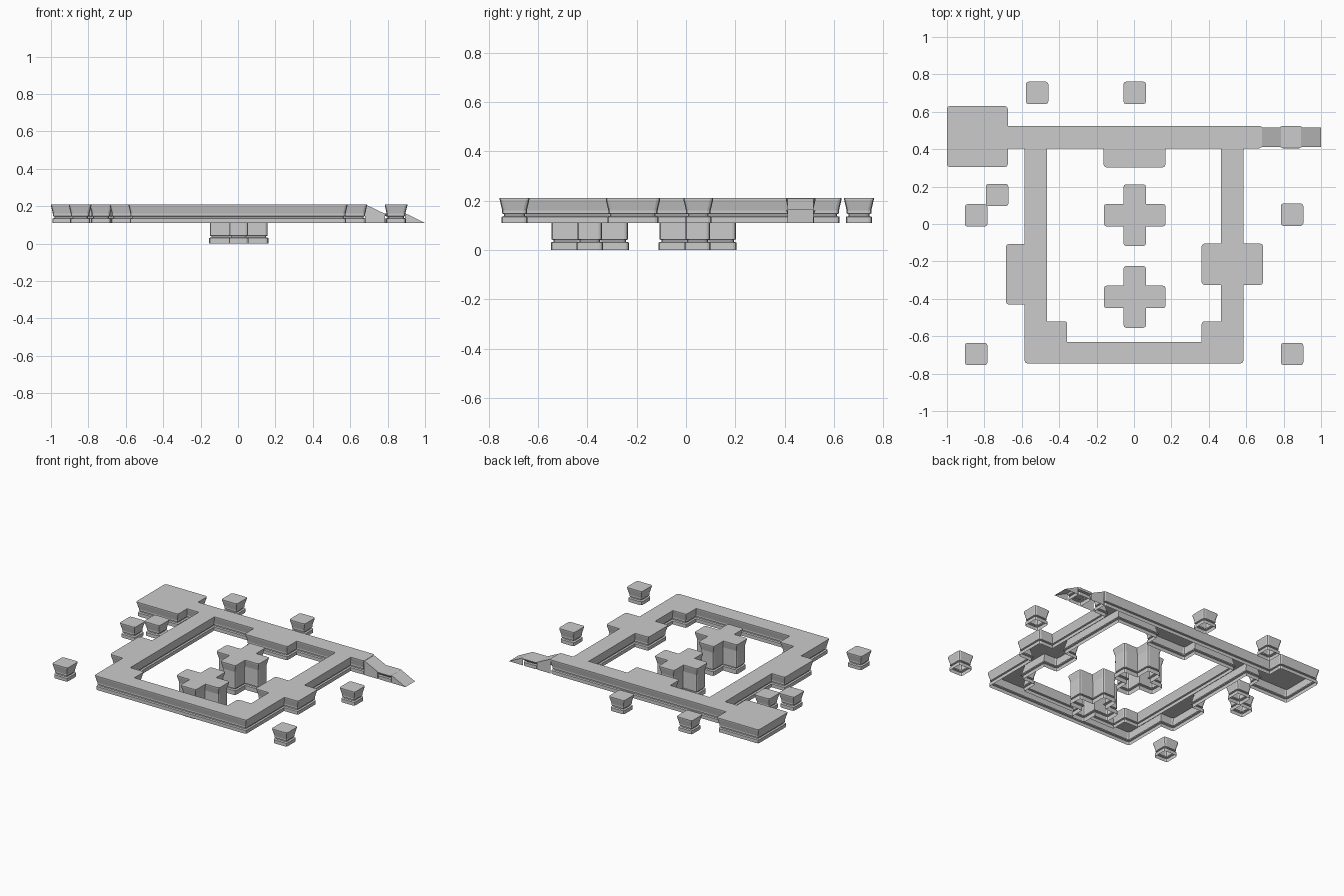
import bpy, bmesh
from mathutils import Vector

if "Cube" in bpy.data.objects:
    bpy.data.objects.remove(bpy.data.objects["Cube"])

# Wall profiles: (inset from outline, height), bottom to top
SLAB = [(.007, .11), (.007, .134), (.018, .137), (.018, .145), (.010, .148),
        (.010, .16), (.003, .19), (0, .203), (0, .21)]
TALL = [(.007, 0), (.007, .03), (.018, .033), (.018, .04), (.010, .043),
        (.010, .16), (.003, .19), (0, .203), (0, .21)]
LOW = [(.007, .11), (.007, .134), (.018, .137), (.018, .145), (.006, .148), (0, .16)]


def ring(pts, inset, r=.014):
    """Inset a right-angled outline (inside on the left), softening convex corners."""
    out = []
    for i, p in enumerate(pts):
        p = Vector(p)
        d1 = (p - Vector(pts[i - 1])).normalized()
        d2 = (Vector(pts[(i + 1) % len(pts)]) - p).normalized()
        q = p + inset * (Vector((-d1.y, d1.x)) + Vector((-d2.y, d2.x)))
        if d1.cross(d2) > 0:
            out += [q - r * d1, q + .29 * r * (d2 - d1), q + r * d2]
        else:
            out.append(q)
    return out


def make(name, bm):
    me = bpy.data.meshes.new(name)
    bm.to_mesh(me)
    bm.free()
    ob = bpy.data.objects.new(name, me)
    bpy.context.collection.objects.link(ob)
    return ob


def shell(name, outlines, profile):
    """Moulded walls around the outlines, capped on top, open underneath."""
    bm = bmesh.new()
    rim = []
    for pts in outlines:
        rows = [[bm.verts.new((v.x, v.y, z)) for v in ring(pts, d)] for d, z in profile]
        n = len(rows[0])
        for a, b in zip(rows, rows[1:]):
            for i in range(n):
                j = (i + 1) % n
                bm.faces.new((a[i], a[j], b[j], b[i]))
        rim += [bm.edges.get((rows[-1][i], rows[-1][(i + 1) % n])) for i in range(n)]
    cap = bmesh.ops.triangle_fill(bm, edges=rim, use_beauty=True, use_dissolve=False)
    for f in cap['geom']:
        if isinstance(f, bmesh.types.BMFace):
            f.normal_update()
            if f.normal.z < 0:
                f.normal_flip()
    return make(name, bm)


def rect(x0, y0, x1, y1):
    return [(x0, y0), (x1, y0), (x1, y1), (x0, y1)]


def ramp(name, x0, z0, x1, z1, y0=.412, y1=.517, base=.11):
    """Sloped top with side walls, open underneath."""
    bm = bmesh.new()
    side = [(x0, base), (x1, base)] + ([(x1, z1)] if z1 > base else []) + [(x0, z0)]
    a = [bm.verts.new((x, y0, z)) for x, z in side]
    b = [bm.verts.new((x, y1, z)) for x, z in side]
    bm.faces.new(a)
    bm.faces.new(b[::-1])
    for i in range(1, len(side) - 1):
        bm.faces.new((a[i], b[i], b[i + 1], a[i + 1]))
    return make(name, bm)


# Main walkway: outer outline with its bays, and the inner opening
outer = [(-.585, -.745), (.585, -.745), (.585, -.325), (.69, -.325), (.69, -.105),
         (.585, -.105), (.585, .405), (.685, .405), (.685, .525), (-.675, .525),
         (-.675, .63), (-1, .63), (-1, .305), (-.675, .305), (-.675, .405),
         (-.585, .405), (-.585, -.108), (-.685, -.108), (-.685, -.43), (-.585, -.43)]
inner = [(-.465, .405), (-.162, .405), (-.162, .303), (.168, .303), (.168, .405),
         (.465, .405), (.465, -.105), (.362, -.105), (.362, -.325), (.465, -.325),
         (.465, -.52), (.362, -.52), (.362, -.63), (-.357, -.63), (-.357, -.52),
         (-.465, -.52)]
shell("walkway", [outer, inner], SLAB)

# Descending ramps with a half-height landing between
ramp("upper_ramp", .68, .21, .785, .16)
shell("ramp_landing", [rect(.78, .405, .898, .525)], LOW)
ramp("lower_ramp", .893, .163, 1.0, .11)

# Cross-shaped tall pillars
a, w = .165, .06
plus = [(-w, -a), (w, -a), (w, -w), (a, -w), (a, w), (w, w),
        (w, a), (-w, a), (-w, w), (-a, w), (-a, -w), (-w, -w)]
for k, cy in enumerate((.047, -.39)):
    shell(f"cross_pillar_{k}", [[(x + .004, y + cy) for x, y in plus]], TALL)

# Floating stepping blocks
for k, (x, y) in enumerate([(-.518, .701), (.004, .701), (-.732, .155), (-.844, .046),
                            (.845, .05), (-.844, -.695), (.845, -.695)]):
    shell(f"stepping_block_{k}", [rect(x - .06, y - .06, x + .06, y + .06)], SLAB)
